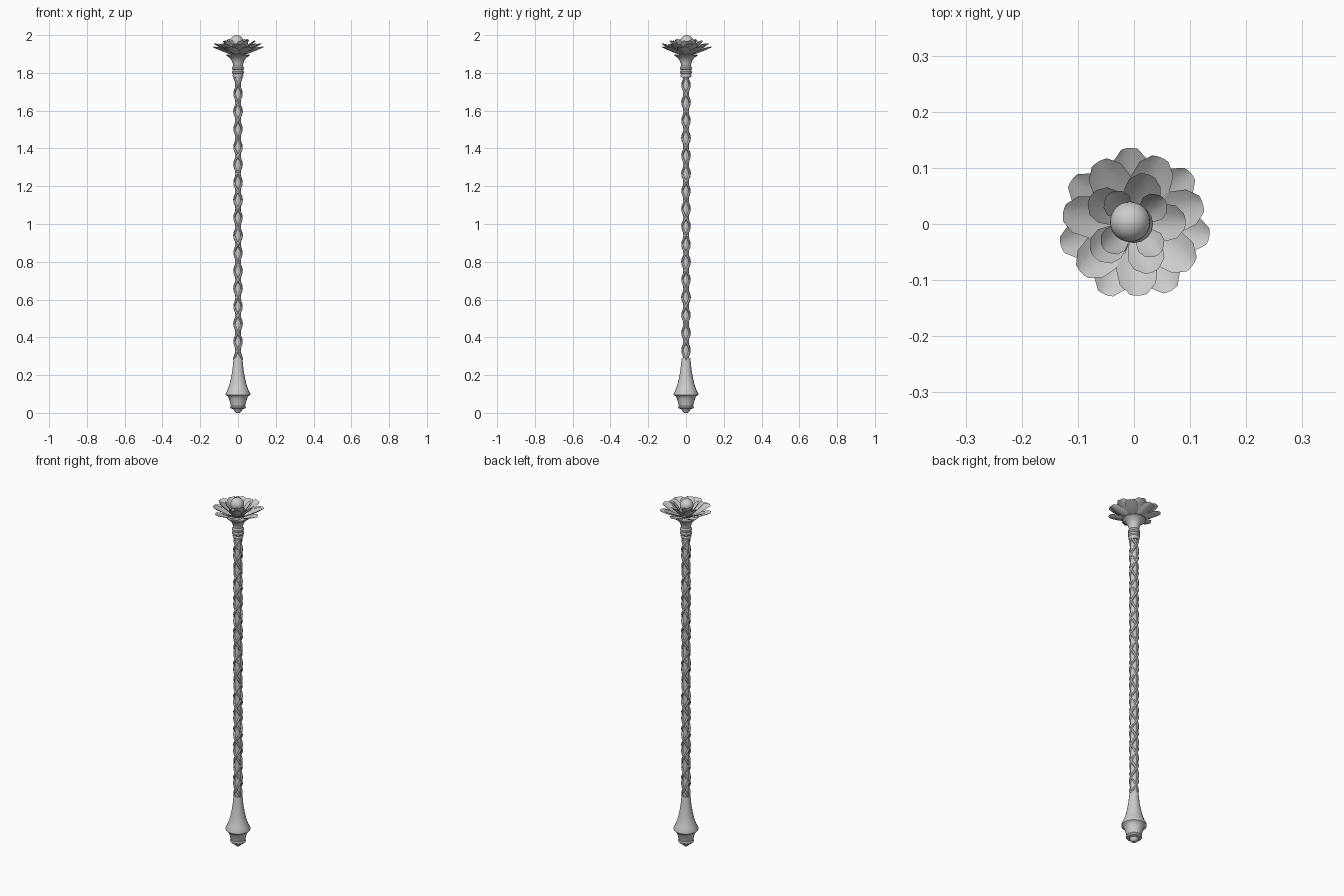
import bpy, bmesh
from math import sin, cos, pi, radians

if "Cube" in bpy.data.objects:
    bpy.data.objects.remove(bpy.data.objects["Cube"])


def add_mesh(name, verts, faces, smooth=35):
    me = bpy.data.meshes.new(name)
    me.from_pydata(verts, [], faces)
    bm = bmesh.new()
    bm.from_mesh(me)
    bmesh.ops.recalc_face_normals(bm, faces=bm.faces)
    bm.to_mesh(me)
    bm.free()
    ob = bpy.data.objects.new(name, me)
    bpy.context.collection.objects.link(ob)
    bpy.ops.object.select_all(action='DESELECT')
    ob.select_set(True)
    bpy.context.view_layer.objects.active = ob
    bpy.ops.object.shade_smooth_by_angle(angle=radians(smooth))
    return ob


def lathe(name, profile, n=20):
    verts = [(r * cos(2 * pi * i / n), r * sin(2 * pi * i / n), z)
             for r, z in profile for i in range(n)]
    faces = [(j * n + i, j * n + (i + 1) % n, (j + 1) * n + (i + 1) % n, (j + 1) * n + i)
             for j in range(len(profile) - 1) for i in range(n)]
    last = (len(profile) - 1) * n
    faces += [tuple(range(n))[::-1], tuple(range(last, last + n))]
    return add_mesh(name, verts, faces)


# Turned foot of the staff
lathe("foot", [(0.010, 0.0), (0.019, 0.008), (0.024, 0.020), (0.038, 0.023), (0.042, 0.030),
               (0.038, 0.037), (0.041, 0.050), (0.048, 0.075), (0.054, 0.088), (0.065, 0.095),
               (0.065, 0.103), (0.054, 0.125), (0.044, 0.155), (0.036, 0.19),
               (0.029, 0.23), (0.025, 0.27), (0.022, 0.29)])

# Central rod
lathe("rod", [(0.017, 0.27), (0.017, 1.80)], 12)


# Vines winding both ways round the rod
def vine(name, direction, phase, z0=0.28, z1=1.79, pitch=0.1875, steps=168):
    cu = bpy.data.curves.new(name, 'CURVE')
    cu.dimensions = '3D'
    cu.bevel_depth = 0.007
    cu.bevel_resolution = 1
    cu.use_fill_caps = True
    sp = cu.splines.new('POLY')
    sp.points.add(steps)
    for i, p in enumerate(sp.points):
        z = z0 + (z1 - z0) * i / steps
        a = direction * 2 * pi * (z - 1.69) / pitch + phase
        p.co = (0.0185 * cos(a), 0.0185 * sin(a), z, 1)
    ob = bpy.data.objects.new(name, cu)
    bpy.context.collection.objects.link(ob)
    bpy.ops.object.select_all(action='DESELECT')
    ob.select_set(True)
    bpy.context.view_layer.objects.active = ob
    bpy.ops.object.convert(target='MESH')
    bpy.ops.object.shade_smooth_by_angle(angle=radians(50))


for d in (1, -1):
    for ph in (0, pi):
        vine("vine", d, ph)

# Ringed collar and flaring flower cup
lathe("collar", [(0.024, 1.775), (0.028, 1.782), (0.028, 1.788), (0.026, 1.793), (0.031, 1.799),
                 (0.031, 1.808), (0.026, 1.814), (0.031, 1.820), (0.031, 1.829), (0.026, 1.836),
                 (0.028, 1.850), (0.034, 1.865), (0.044, 1.880), (0.060, 1.891),
                 (0.060, 1.897), (0.02, 1.900)])


# Petal: a cupped sheet with a blunt tip, leaning outward
def petal(name, ang, reach, base_z, tip_z, width, curl):
    rows = [(0.0, 0.35), (0.3, 0.75), (0.6, 1.0), (0.85, 0.88), (1.0, 0.42)]
    verts, faces = [], []
    r0 = 0.018
    for t, w in rows:
        r = r0 + (reach - r0) * t
        z = base_z + (tip_z - base_z) * t ** curl
        for s in (-1, -0.5, 0, 0.5, 1):
            x = r - 0.006 * s * s * w
            y = s * w * width / 2
            verts.append((x * cos(ang) - y * sin(ang), x * sin(ang) + y * cos(ang),
                          z + 0.010 * s * s * w))
    for j in range(len(rows) - 1):
        for i in range(4):
            a = j * 5 + i
            faces.append((a, a + 1, a + 6, a + 5))
    add_mesh(name, verts, faces)


# count, first angle, reach, base height, tip height, width, curl
layers = [(7, 42, 0.136, 1.893, 1.935, 0.070, 1.3),
          (7, 68, 0.128, 1.898, 1.952, 0.074, 1.2),
          (5, 75, 0.092, 1.902, 1.968, 0.066, 1.2),
          (4, 40, 0.070, 1.906, 1.975, 0.052, 1.2)]
for k, (n, start, reach, bz, tz, w, curl) in enumerate(layers):
    for i in range(n):
        petal("petal_layer_%d" % (k + 1), radians(start) + 2 * pi * i / n, reach, bz, tz, w, curl)

# Flower centre: short stalk and pearl
lathe("flower_stalk", [(0.026, 1.89), (0.034, 1.91), (0.034, 1.94), (0.026, 1.96)], 16)
bpy.ops.mesh.primitive_uv_sphere_add(segments=24, ring_count=12, radius=0.036,
                                     location=(-0.007, 0.004, 1.964))
bpy.context.object.name = "pearl"
bpy.ops.object.shade_smooth_by_angle(angle=radians(40))
